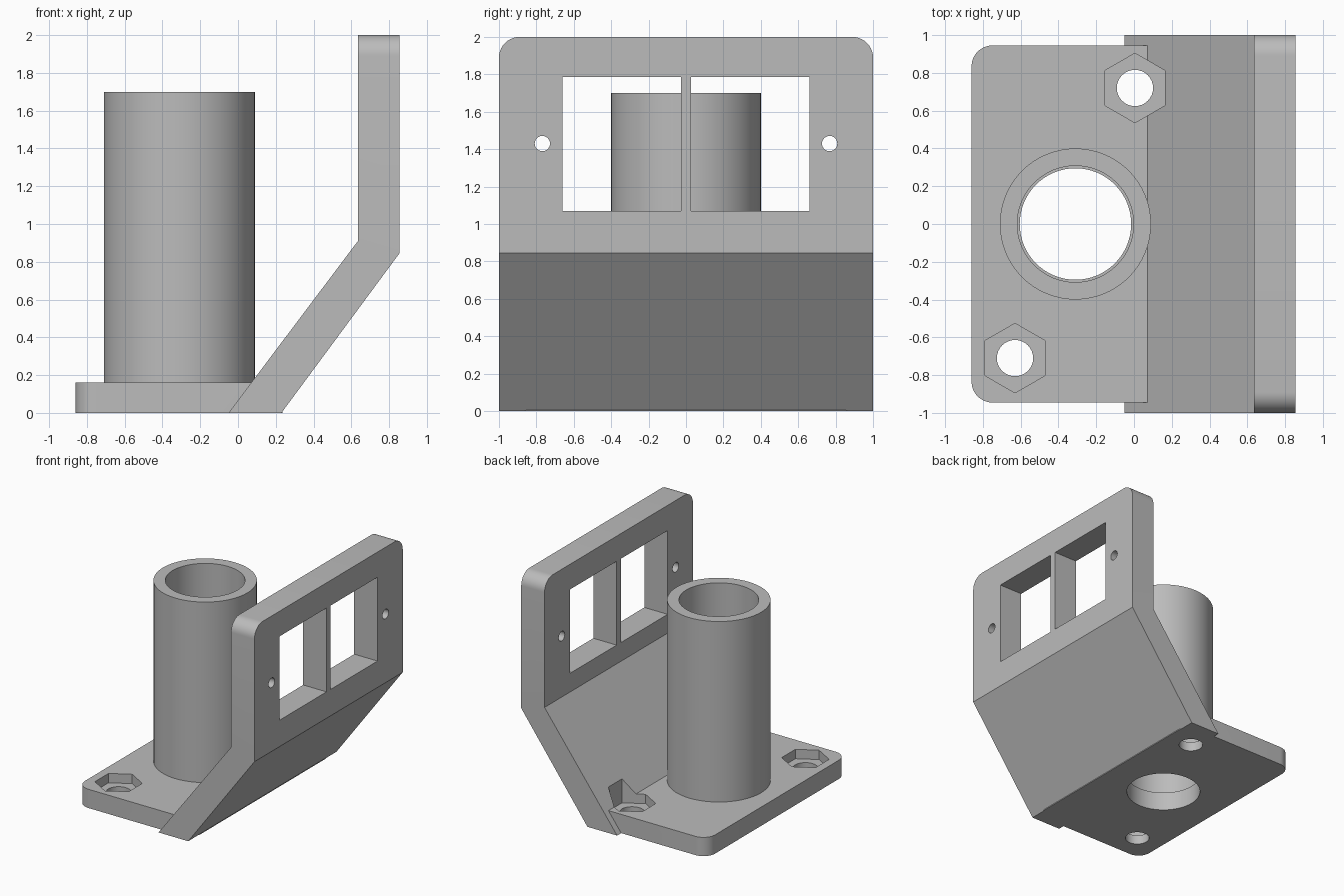
import bpy, bmesh, math

cube = bpy.data.objects.get("Cube")
if cube:
    bpy.data.objects.remove(cube, do_unlink=True)

grey = bpy.data.materials.new("plain grey")
grey.use_nodes = True
colour = (0.5, 0.5, 0.5, 1)
grey.diffuse_color = colour
grey.node_tree.nodes["Principled BSDF"].inputs["Base Color"].default_value = colour


def extrude(name, profile, vector, round_edge=None, radius=0.11):
    """Prism from a flat profile; edges that pass round_edge get rounded."""
    bm = bmesh.new()
    face = bm.faces.new([bm.verts.new(p) for p in profile])
    grown = bmesh.ops.extrude_face_region(bm, geom=[face])["geom"]
    moved = [g for g in grown if isinstance(g, bmesh.types.BMVert)]
    bmesh.ops.translate(bm, verts=moved, vec=vector)
    bmesh.ops.recalc_face_normals(bm, faces=bm.faces)
    if round_edge:
        edges = [e for e in bm.edges if round_edge(*[v.co for v in e.verts])]
        bmesh.ops.bevel(bm, geom=edges, offset=radius, segments=10,
                        profile=0.5, affect='EDGES')
    mesh = bpy.data.meshes.new(name)
    bm.to_mesh(mesh)
    bm.free()
    mesh.materials.append(grey)
    obj = bpy.data.objects.new(name, mesh)
    bpy.context.collection.objects.link(obj)
    return obj


def box(name, x0, x1, y0, y1, z0, z1, round_edge=None):
    profile = [(x0, y0, z0), (x1, y0, z0), (x1, y1, z0), (x0, y1, z0)]
    return extrude(name, profile, (0, 0, z1 - z0), round_edge)


def prism(name, x, y, z0, z1, radius, sides=64, turn=0.0):
    angles = [turn + math.tau * i / sides for i in range(sides)]
    profile = [(x + radius * math.cos(a), y + radius * math.sin(a), z0) for a in angles]
    return extrude(name, profile, (0, 0, z1 - z0))


def combine(target, other, operation):
    mod = target.modifiers.new(operation, 'BOOLEAN')
    mod.operation, mod.object, mod.solver = operation, other, 'EXACT'
    bpy.context.view_layer.objects.active = target
    bpy.ops.object.modifier_apply(modifier=mod.name)
    bpy.data.objects.remove(other, do_unlink=True)


# Base plate with rounded upright corners
bracket = box("mounting_bracket", -0.86, 0.235, -0.945, 0.945, 0, 0.16,
              lambda a, b: abs(a.z - b.z) > 0.1)

# Cranked panel: sloping foot and upright plate with rounded top corners
side = [(-0.05, 0), (0.23, 0), (0.855, 0.845), (0.855, 2), (0.635, 2), (0.635, 0.91)]
panel = extrude("cranked_panel", [(x, -1, z) for x, z in side], (0, 2, 0),
                lambda a, b: min(a.z, b.z) > 1.99 and abs(a.x - b.x) > 0.1)
combine(bracket, panel, 'UNION')

# Hollow post
POST_X = -0.31
combine(bracket, prism("post", POST_X, 0, 0.05, 1.7, 0.4), 'UNION')
combine(bracket, prism("post_bore", POST_X, 0, 0.16, 2, 0.308), 'DIFFERENCE')
combine(bracket, prism("base_bore", POST_X, 0, -0.1, 0.3, 0.295), 'DIFFERENCE')

# Hexagonal nut pockets with bolt holes
for x, y in ((0.005, 0.72), (-0.63, -0.71)):
    combine(bracket, prism("nut_pocket", x, y, 0.08, 0.5, 0.184, 6, math.pi / 6), 'DIFFERENCE')
    combine(bracket, prism("bolt_hole", x, y, -0.1, 0.3, 0.096, 32), 'DIFFERENCE')

# Windows and screw holes through the upright plate
for s in (-1, 1):
    y0, y1 = sorted((s * 0.028, s * 0.66))
    combine(bracket, box("window", 0.5, 1, y0, y1, 1.07, 1.785), 'DIFFERENCE')
    ring = [(0.5, s * 0.768 + 0.041 * math.cos(math.tau * i / 24),
             1.43 + 0.041 * math.sin(math.tau * i / 24)) for i in range(24)]
    combine(bracket, extrude("screw_hole", ring, (0.5, 0, 0)), 'DIFFERENCE')

# Smooth the round surfaces, keep the corners sharp
bpy.ops.object.select_all(action='DESELECT')
bracket.select_set(True)
bpy.context.view_layer.objects.active = bracket
bpy.ops.object.shade_smooth_by_angle(angle=math.radians(30))
